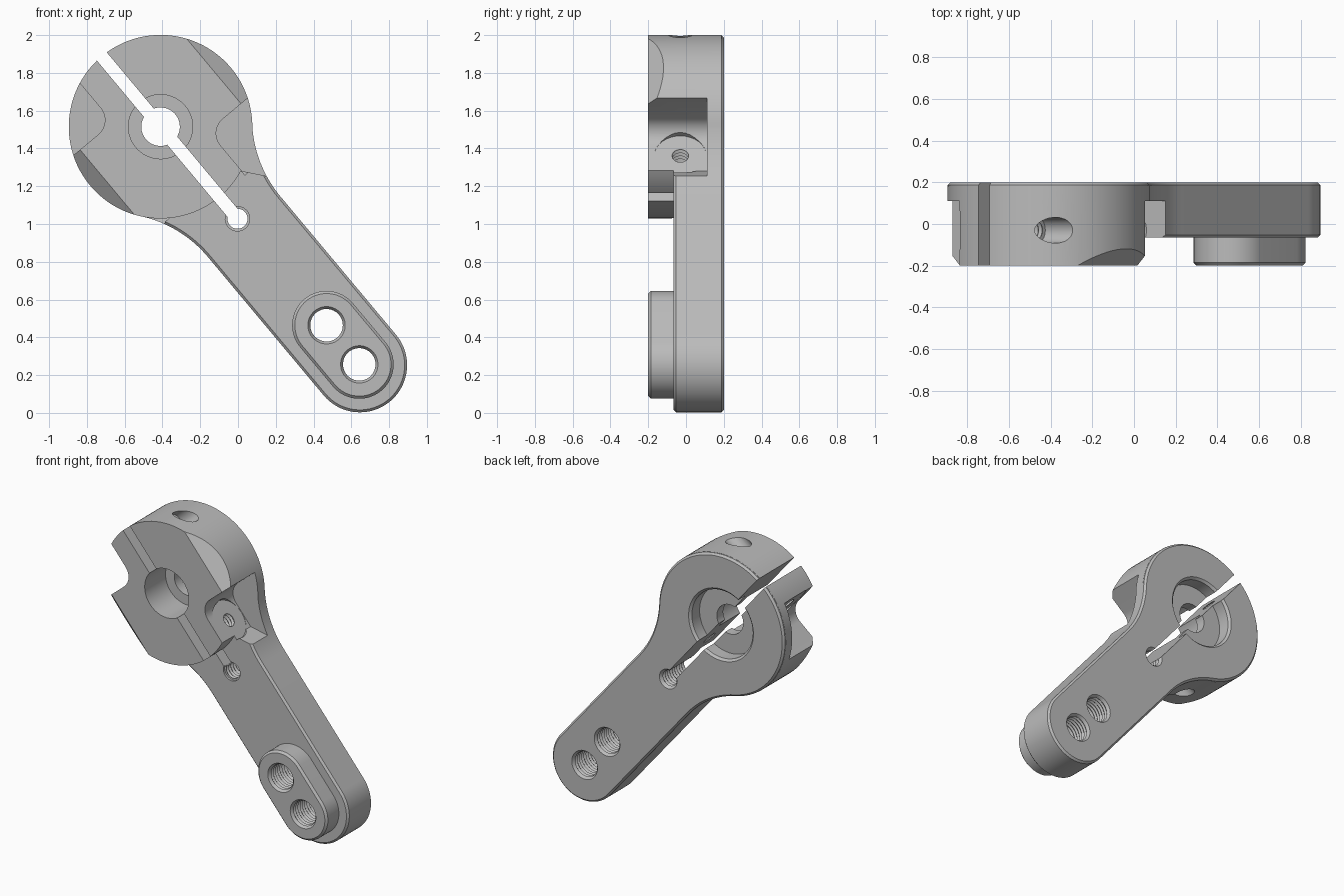
import bpy, bmesh
from math import sin, cos, pi, radians, atan2, sqrt
from mathutils import Matrix

cube = bpy.data.objects.get("Cube")
if cube:
    bpy.data.objects.remove(cube, do_unlink=True)

# Local layout: X runs along the arm, Z across it, Y is depth, origin at the clamp centre
HEAD_R, ARM_R, ARM_END, FILLET_X = 0.485, 0.25, 1.645, 0.69
PAD_X, SCREW_X, SCREW_Y, FLOOR = 1.37, 0.35, -0.03, 0.18


def loft(name, rings):
    """Skin a list of equal-length point rings into a closed solid."""
    bm = bmesh.new()
    rows = [[bm.verts.new(p) for p in ring] for ring in rings]
    n = len(rows[0])
    for a, b in zip(rows, rows[1:]):
        for i in range(n):
            j = (i + 1) % n
            bm.faces.new((a[i], a[j], b[j], b[i]))
    bm.faces.new(rows[0])
    bm.faces.new(rows[-1])
    bmesh.ops.recalc_face_normals(bm, faces=bm.faces)
    mesh = bpy.data.meshes.new(name)
    bm.to_mesh(mesh)
    bm.free()
    obj = bpy.data.objects.new(name, mesh)
    bpy.context.scene.collection.objects.link(obj)
    return obj


def arc(cx, cz, r, a0, a1, n):
    return [(cx + r * cos(a0 + (a1 - a0) * i / n), cz + r * sin(a0 + (a1 - a0) * i / n))
            for i in range(n + 1)]


def prism(name, profile, y0, y1):
    return loft(name, [[(x, y, z) for x, z in profile] for y in (y0, y1)])


def bore(name, x, stations, n=48):
    """Round solid along depth; stations are (depth, radius)."""
    circle = arc(0, 0, 1, 0, 2 * pi, n)[:-1]
    return loft(name, [[(x + r * c, y, r * s) for c, s in circle] for y, r in stations])


def cross_bore(name, x, y, stations, side, n=32):
    """Round solid across the arm; stations are (offset, radius)."""
    circle = arc(0, 0, 1, 0, 2 * pi, n)[:-1]
    return loft(name, [[(side * (x + r * c), y + r * s, side * z) for c, s in circle]
                       for z, r in stations])


def thread(start, end, r, depth, pitch=0.024):
    turns = int((end - start) / pitch)
    return [(start + (end - start) * i / (2 * turns), r + depth * (i % 2))
            for i in range(2 * turns + 1)]


def body_outline(inset):
    """Round head flowing through concave fillets into a round-ended arm."""
    head, arm = HEAD_R - inset, ARM_R - inset
    fr = (FILLET_X ** 2 + ARM_R ** 2 - HEAD_R ** 2) / (2 * (HEAD_R - ARM_R)) + inset
    fz = arm + fr
    a = atan2(fz, FILLET_X)
    upper = arc(FILLET_X, fz, fr, a + pi, 1.5 * pi, 16)
    lower = [(x, -z) for x, z in reversed(upper)]
    tip = arc(ARM_END, 0, arm, pi / 2, -pi / 2, 40)
    rim = arc(0, 0, head, -a, a - 2 * pi, 96)[1:-1]
    return upper + tip + lower + rim


def pad_outline(r):
    return (arc(ARM_END - 0.005, 0, r, pi / 2, -pi / 2, 32)
            + arc(PAD_X, 0, r, -pi / 2, -1.5 * pi, 32))


def ring(points, y):
    return [(x, y, z) for x, z in points]


def combine(target, tool, operation):
    mod = target.modifiers.new("join", 'BOOLEAN')
    mod.operation, mod.solver, mod.object = operation, 'EXACT', tool
    tool.hide_render = True
    bpy.context.view_layer.update()
    graph = bpy.context.evaluated_depsgraph_get()
    mesh = bpy.data.meshes.new_from_object(target.evaluated_get(graph))
    target.modifiers.clear()
    target.data = mesh
    bpy.data.objects.remove(tool, do_unlink=True)


# Flat plate with chamfered edges front and back
edge = 0.013
body = loft("clamp_arm", [ring(body_outline(i), y) for y, i in
                          ((-0.065, edge), (-0.065 + edge, 0), (0.2 - edge, 0), (0.2, edge))])

# Raised clamp boss and raised pad at the arm tip
boss = bore("clamp_boss", 0, [(-0.2, HEAD_R + 0.001), (0.18, HEAD_R + 0.001)], 96)
combine(body, boss, 'UNION')
pad = loft("tip_pad", [ring(pad_outline(r), y) for y, r in
                       ((-0.2, 0.168), (-0.186, 0.182), (0.0, 0.182))])
combine(body, pad, 'UNION')

cutters = []
# Sloped flats, screw pockets and clamp screw holes, repeated half a turn apart
for side in (1, -1):
    slope = [(0.345, -0.26), (0.7, -0.26), (0.7, 0.095)]
    cutters.append(loft("slope_cutter", [[(x, y, side * z) for z, y in slope] for x in (-0.6, 0.6)]))
    corner = arc(FLOOR + 0.1, FLOOR + 0.1, 0.1, pi, 1.5 * pi, 12)
    pocket = [(FLOOR, 0.8)] + corner + [(0.456, FLOOR), (0.55, 0.255), (0.8, 0.45), (0.8, 0.8)]
    cutters.append(prism("pocket_cutter", [(side * x, side * z) for x, z in pocket], -0.3, 0.11))
    cutters.append(cross_bore("screw_seat_cutter", SCREW_X, SCREW_Y,
                              [(FLOOR - 0.002, 0.138), (0.4, 0.138)], side))
    stations = [(-0.5, 0.062), (-0.22, 0.062)] + thread(-0.219, 0.25, 0.042, 0.011)
    cutters.append(cross_bore("screw_hole_cutter", SCREW_X, SCREW_Y, stations, side))

# Stepped shaft bore: front bore, narrow web hole, wide back recess
cutters.append(bore("front_bore_cutter", 0, [(-0.3, 0.17), (0.03, 0.17)], 64))
cutters.append(bore("shaft_hole_cutter", 0, [(-0.1, 0.102), (0.15, 0.102)]))
cutters.append(bore("back_recess_cutter", 0,
                    [(0.1, 0.235), (0.185, 0.235), (0.215, 0.265)], 64))

# Threaded holes through the tip, and the slit with its relief hole
for x in (PAD_X, ARM_END - 0.005):
    stations = ([(-0.22, 0.115), (-0.185, 0.087)] + thread(-0.18, 0.18, 0.086, 0.01)
                + [(0.185, 0.087), (0.22, 0.115)])
    cutters.append(bore("tip_hole_cutter", x, stations))
slit = 0.034
cutters.append(prism("slit_cutter", [(-0.6, -slit), (0.635, -slit), (0.635, slit), (-0.6, slit)],
                     -0.3, 0.3))
cutters.append(bore("relief_hole_cutter", 0.635,
                    [(-0.25, 0.065), (-0.05, 0.065)] + thread(-0.049, 0.18, 0.053, 0.01)
                    + [(0.185, 0.055), (0.22, 0.085)], 40))
for cutter in cutters:
    combine(body, cutter, 'DIFFERENCE')

# Tilt the finished part into place
body.data.transform(Matrix.Translation((-0.41, 0, 1.515)) @ Matrix.Rotation(radians(50.1), 4, 'Y'))

# Plain grey metal
metal = bpy.data.materials.new("grey_metal")
metal.use_nodes = True
colour = (0.5, 0.5, 0.5, 1)
metal.diffuse_color = colour
metal.node_tree.nodes["Principled BSDF"].inputs["Base Color"].default_value = colour
body.data.materials.clear()
body.data.materials.append(metal)

bpy.ops.object.select_all(action='DESELECT')
body.select_set(True)
bpy.context.view_layer.objects.active = body
bpy.ops.object.shade_smooth_by_angle(angle=radians(30))
